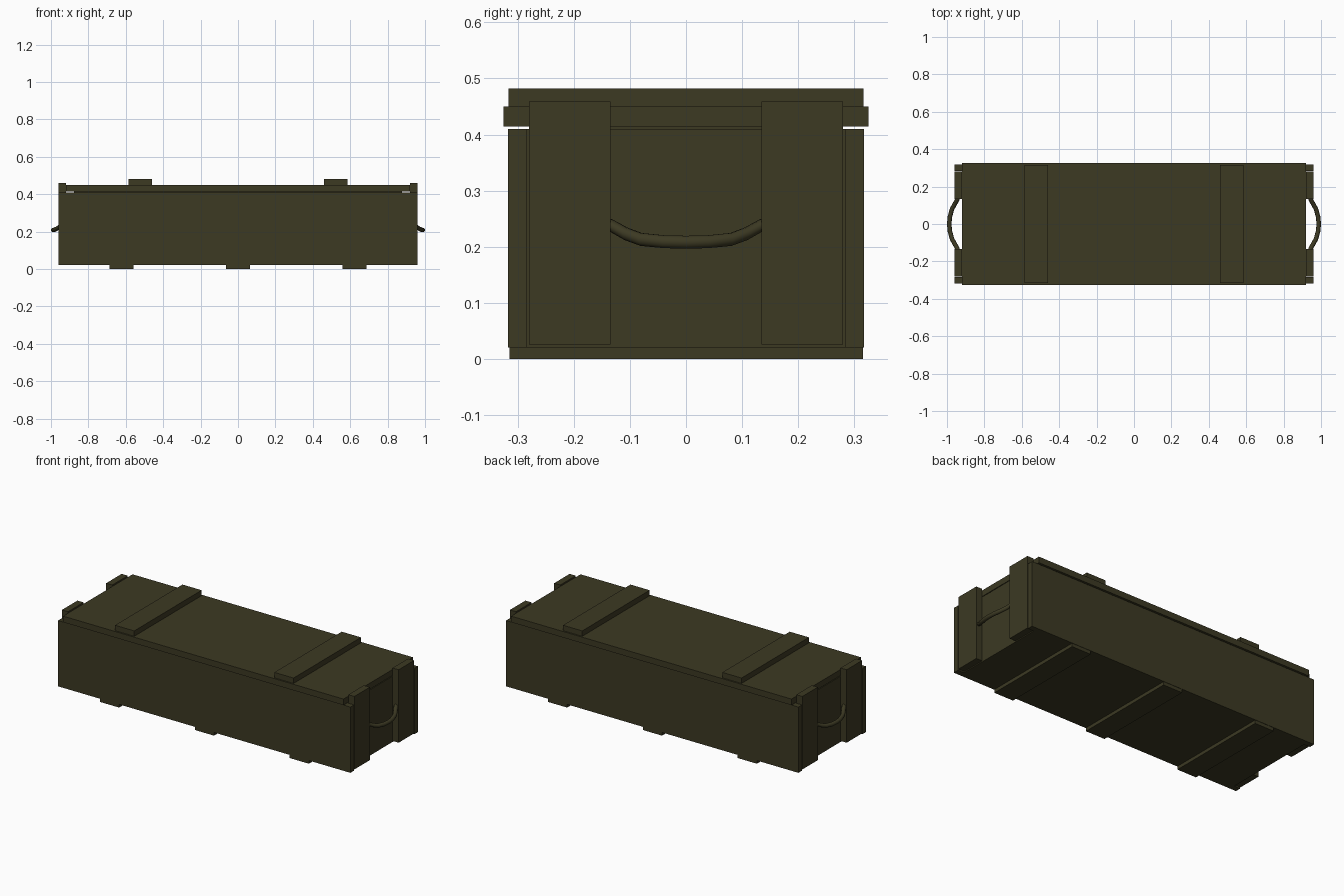
import bpy, math

if "Cube" in bpy.data.objects:
    bpy.data.objects.remove(bpy.data.objects["Cube"])

mat = bpy.data.materials.new("olive_paint")
mat.diffuse_color = (0.045, 0.041, 0.0165, 1)
mat.use_nodes = True
mat.node_tree.nodes["Principled BSDF"].inputs["Base Color"].default_value = mat.diffuse_color


def box(name, x0, x1, y0, y1, z0, z1):
    """Axis-aligned plank given by its extents."""
    bpy.ops.mesh.primitive_cube_add(size=1)
    o = bpy.context.object
    o.name = name
    for v in o.data.vertices:
        v.co = (x1 if v.co.x > 0 else x0,
                y1 if v.co.y > 0 else y0,
                z1 if v.co.z > 0 else z0)
    o.data.materials.append(mat)
    return o


# Crate body: floor, long boards and end panels
box("floor_panel", -0.92, 0.92, -0.283, 0.283, 0.02, 0.05)
for s, side in ((-1, "front"), (1, "back")):
    box(side + "_board", -0.96, 0.96, *sorted((s * 0.283, s * 0.317)), 0.02, 0.41)
for s, side in ((-1, "left"), (1, "right")):
    box(side + "_end_panel", *sorted((s * 0.885, s * 0.92)), -0.283, 0.283, 0.02, 0.41)

# Lid with inner lip and two top battens
box("lid_panel", -0.92, 0.92, -0.325, 0.325, 0.414, 0.45)
box("lid_lip", -0.878, 0.878, -0.28, 0.28, 0.385, 0.414)
for x in (-0.523, 0.523):
    box("lid_batten", x - 0.063, x + 0.063, -0.316, 0.316, 0.45, 0.482)

# Bottom skids
for x in (-0.623, 0, 0.623):
    box("bottom_skid", x - 0.063, x + 0.063, -0.315, 0.315, 0, 0.02)

# End cleats and rope handles
for s in (-1, 1):
    for t in (-1, 1):
        box("end_cleat", *sorted((s * 0.92, s * 0.96)),
            *sorted((t * 0.135, t * 0.28)), 0.026, 0.459)
    half = [(0.941, 0.145, 0.242), (0.944, 0.132, 0.237), (0.958, 0.107, 0.223),
            (0.973, 0.08, 0.213), (0.984, 0.04, 0.209)]
    path = ([(x, -y, z) for x, y, z in half] + [(0.988, 0, 0.208)] + half[::-1])
    # Sweep a round section, kept in the plane across the rope
    n = 10
    r = 0.012
    verts, faces = [], []
    for i, p in enumerate(path):
        a, b = path[max(i - 1, 0)], path[min(i + 1, len(path) - 1)]
        dx, dy = b[0] - a[0], b[1] - a[1]
        l = math.hypot(dx, dy)
        for k in range(n):
            c, d = r * math.cos(math.tau * k / n), r * math.sin(math.tau * k / n)
            verts.append((s * (p[0] + c * dy / l), p[1] - c * dx / l, p[2] + d))
    for i in range(len(path) - 1):
        for k in range(n):
            q = (k + 1) % n
            f = (i * n + k, (i + 1) * n + k, (i + 1) * n + q, i * n + q)
            faces.append(f if s > 0 else f[::-1])
    me = bpy.data.meshes.new("rope_handle")
    me.from_pydata(verts, [], faces)
    me.materials.append(mat)
    me.polygons.foreach_set("use_smooth", [True] * len(faces))
    o = bpy.data.objects.new("rope_handle", me)
    bpy.context.collection.objects.link(o)
